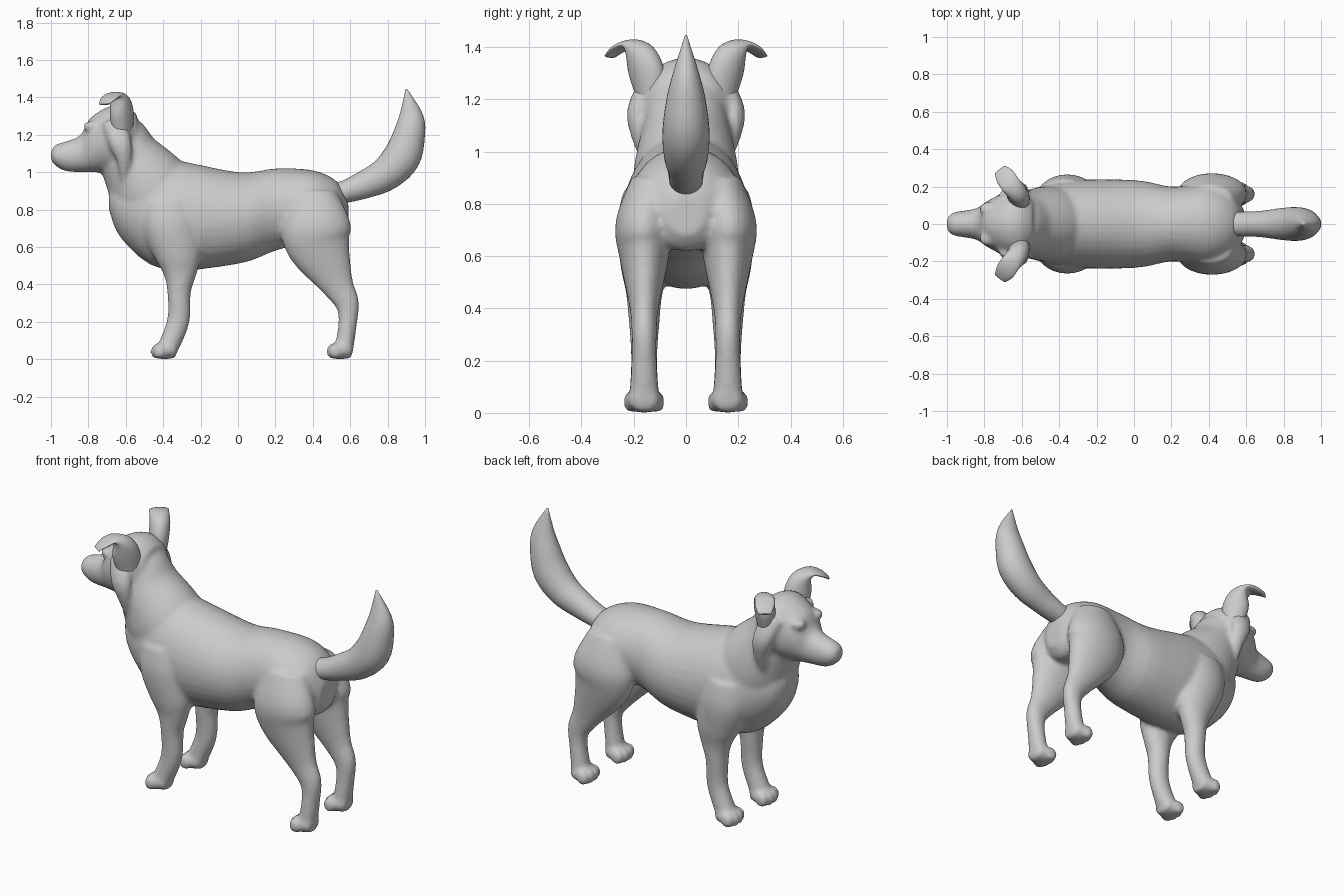
import bpy, bmesh, math
from mathutils import Vector, Matrix

cube = bpy.data.objects.get("Cube")
if cube:
    bpy.data.objects.remove(cube, do_unlink=True)

grey = (.6, .6, .6, 1)
fur = bpy.data.materials.new("grey fur")
fur.use_nodes = True
fur.diffuse_color = grey
fur.node_tree.nodes["Principled BSDF"].inputs["Base Color"].default_value = grey


def ring(x, z, wide, deep, y=0):
    """One elliptical cross-section: its centre and its two half sizes."""
    return Vector((x, y, z, wide, deep))


def span(x, top, bottom, wide):
    """A cross-section given by its upper and lower edge."""
    return ring(x, (top + bottom) / 2, wide, (top - bottom) / 2)


def resample(keys, steps=4):
    """Pass a smooth curve through the key cross-sections."""
    result = []
    last = len(keys) - 1
    for i in range(last):
        start, end = keys[i], keys[i + 1]
        leave = (end - keys[max(i - 1, 0)]) / 2
        arrive = (keys[min(i + 2, last)] - start) / 2
        for step in range(steps):
            t = step / steps
            blend = t * t * (3 - 2 * t)
            result.append(start.lerp(end, blend)
                          + leave * t * (1 - t) ** 2 - arrive * t * t * (1 - t))
    return result + [keys[last]]


def loft(bm, keys, side=(0, 1, 0), sides=32, upright=False):
    """Skin a tube over cross-sections, square to their path or upright."""
    rings = resample(keys)
    centres = [Vector(r[:3]) for r in rings]
    loops = []
    for i, section in enumerate(rings):
        ahead = centres[min(i + 1, len(rings) - 1)]
        behind = centres[max(i - 1, 0)]
        tangent = Vector((1, 0, 0)) if upright else (ahead - behind).normalized()
        across = Vector(side)
        across = (across - tangent * across.dot(tangent)).normalized()
        up = tangent.cross(across)
        wide, deep = section[3], section[4]
        angles = [math.tau * k / sides for k in range(sides)]
        loops.append([bm.verts.new(centres[i] + across * wide * math.cos(a)
                                   + up * deep * math.sin(a)) for a in angles])
    for near, far in zip(loops, loops[1:]):
        for k in range(sides):
            n = (k + 1) % sides
            bm.faces.new((near[k], near[n], far[n], far[k]))
    bm.faces.new(reversed(loops[0]))
    bm.faces.new(loops[-1])


def blob(bm, centre, size):
    matrix = Matrix.Translation(centre) @ Matrix.Diagonal((*size, 1))
    bmesh.ops.create_uvsphere(bm, u_segments=12, v_segments=8, radius=1, matrix=matrix)


def finish(name, bm):
    bmesh.ops.recalc_face_normals(bm, faces=bm.faces)
    mesh = bpy.data.meshes.new(name)
    bm.to_mesh(mesh)
    bm.free()
    mesh.materials.append(fur)
    mesh.shade_smooth()
    obj = bpy.data.objects.new(name, mesh)
    bpy.context.collection.objects.link(obj)
    return obj


body = bmesh.new()

# Torso, from breast to rump
loft(body, [
    span(x=-.69, top=.93, bottom=.8, wide=.06),
    span(x=-.62, top=1, bottom=.64, wide=.14),
    span(x=-.4, top=1.07, bottom=.48, wide=.23),
    span(x=0, top=1, bottom=.51, wide=.235),
    span(x=.2, top=1.02, bottom=.58, wide=.2),
    span(x=.4, top=1.01, bottom=.63, wide=.21),
    span(x=.53, top=.95, bottom=.62, wide=.16),
    span(x=.59, top=.84, bottom=.68, wide=.07),
], upright=True)

# Neck, running up inside the skull
loft(body, [
    ring(x=-.4, z=.8, wide=.2, deep=.22),
    ring(x=-.48, z=.93, wide=.2, deep=.22),
    ring(x=-.58, z=1.08, wide=.17, deep=.17),
    ring(x=-.63, z=1.19, wide=.15, deep=.14),
    ring(x=-.68, z=1.26, wide=.12, deep=.09),
])

# Head and muzzle
loft(body, [
    span(x=-1, top=1.12, bottom=1.06, wide=.035),
    span(x=-.97, top=1.15, bottom=1.03, wide=.06),
    span(x=-.92, top=1.165, bottom=1.005, wide=.07),
    span(x=-.84, top=1.2, bottom=1, wide=.085),
    span(x=-.79, top=1.29, bottom=1, wide=.12),
    span(x=-.68, top=1.355, bottom=1, wide=.175),
    span(x=-.6, top=1.35, bottom=1.02, wide=.18),
    span(x=-.54, top=1.31, bottom=1.1, wide=.12),
], upright=True)


def paw(bm, heel, y):
    loft(bm, [
        ring(x=heel, y=y, z=.045, wide=.05, deep=.04),
        ring(x=heel - .05, y=y, z=.05, wide=.07, deep=.05),
        ring(x=heel - .1, y=y, z=.04, wide=.07, deep=.04),
    ])
    for toe in (-.055, -.02, .02, .055):
        blob(bm, (heel - .11 + abs(toe) * .4, y + toe, .042), (.038, .024, .042))


for s in (1, -1):
    # Brow and cheek ruff
    blob(body, (-.78, s * .08, 1.245), (.05, .04, .03))
    loft(body, [
        ring(x=-.67, y=s * .14, z=1.28, wide=.06, deep=.03),
        ring(x=-.63, y=s * .185, z=1.16, wide=.06, deep=.04),
        ring(x=-.61, y=s * .18, z=1.06, wide=.04, deep=.03),
        ring(x=-.61, y=s * .15, z=.96, wide=.02, deep=.02),
    ], side=(1, 0, 0))

    # Front leg
    y = s * .16
    loft(body, [
        ring(x=-.37, y=y, z=.85, wide=.08, deep=.13),
        ring(x=-.36, y=y, z=.72, wide=.105, deep=.15),
        ring(x=-.32, y=y, z=.56, wide=.09, deep=.125),
        ring(x=-.31, y=y, z=.46, wide=.07, deep=.09),
        ring(x=-.315, y=y, z=.36, wide=.06, deep=.063),
        ring(x=-.32, y=y, z=.2, wide=.05, deep=.06),
        ring(x=-.385, y=y, z=.04, wide=.06, deep=.055),
    ])
    paw(body, -.33, y)

    # Hind leg
    loft(body, [
        ring(x=.4, y=s * .12, z=.88, wide=.09, deep=.13),
        ring(x=.415, y=y, z=.72, wide=.11, deep=.185),
        ring(x=.435, y=y, z=.6, wide=.095, deep=.17),
        ring(x=.53, y=y, z=.4, wide=.055, deep=.09),
        ring(x=.583, y=y, z=.3, wide=.048, deep=.065),
        ring(x=.587, y=y, z=.2, wide=.048, deep=.05),
        ring(x=.565, y=y, z=.04, wide=.06, deep=.05),
    ])
    paw(body, .61, y)

# Blend torso, head and legs into one skin
dog_body = finish("dog_body", body)
skin = dog_body.modifiers.new("blend", "REMESH")
skin.mode = "VOXEL"
skin.voxel_size = .013
skin.use_smooth_shade = True
soften = dog_body.modifiers.new("soften", "SMOOTH")
soften.iterations = 6

# Raised bushy tail
tail = bmesh.new()
loft(tail, [
    ring(x=.48, z=.88, wide=.06, deep=.06),
    ring(x=.57, z=.895, wide=.065, deep=.06),
    ring(x=.68, z=.935, wide=.07, deep=.075),
    ring(x=.79, z=.99, wide=.085, deep=.09),
    ring(x=.875, z=1.08, wide=.09, deep=.1),
    ring(x=.915, z=1.2, wide=.075, deep=.085),
    ring(x=.925, z=1.3, wide=.05, deep=.065),
    ring(x=.9, z=1.445, wide=.004, deep=.004),
])
finish("tail", tail)

# Ears, broad at the root, with the tips folded outward and forward
for s, name in ((1, "left_ear"), (-1, "right_ear")):
    ear = bmesh.new()
    loft(ear, [
        ring(x=-.62, y=s * .13, z=1.2, wide=.05, deep=.06),
        ring(x=-.62, y=s * .15, z=1.3, wide=.055, deep=.075),
        ring(x=-.63, y=s * .175, z=1.37, wide=.055, deep=.06),
        ring(x=-.66, y=s * .21, z=1.41, wide=.053, deep=.02),
        ring(x=-.69, y=s * .255, z=1.395, wide=.052, deep=.014),
        ring(x=-.715, y=s * .29, z=1.365, wide=.035, deep=.008),
    ], side=(.78, s * .62, 0))
    finish(name, ear)
